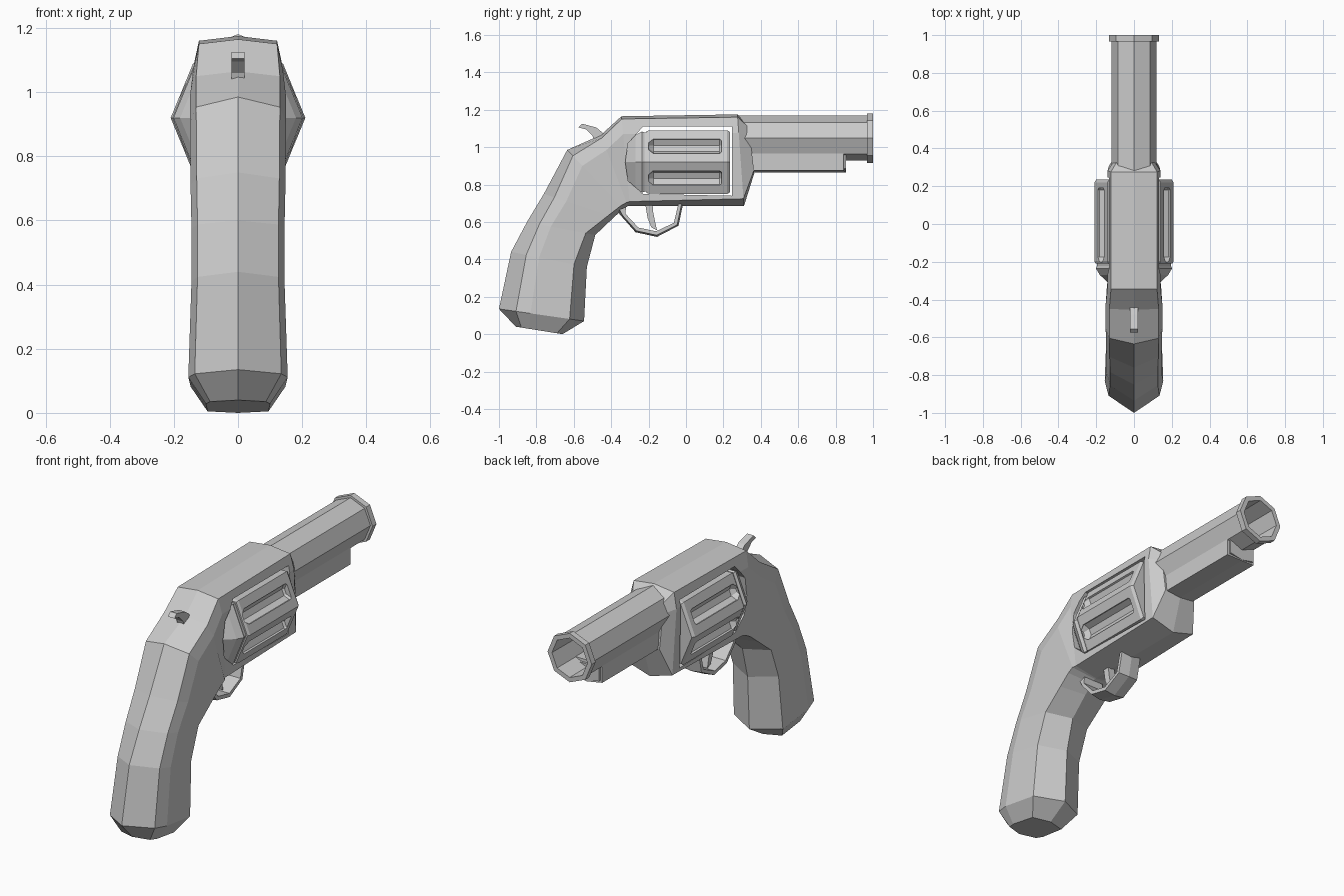
import bpy, bmesh, math
from mathutils import Vector

if "Cube" in bpy.data.objects:
    bpy.data.objects.remove(bpy.data.objects["Cube"])


def loft(name, rings, cap=True, closed=False):
    """Skin a list of equal-length point rings with flat faces."""
    bm = bmesh.new()
    vs = [[bm.verts.new(p) for p in r] for r in rings]
    n = len(rings[0])
    pairs = list(zip(vs, vs[1:])) + ([(vs[-1], vs[0])] if closed else [])
    for a, b in pairs:
        for i in range(n):
            j = (i + 1) % n
            bm.faces.new((a[i], a[j], b[j], b[i]))
    if cap and not closed:
        bm.faces.new(vs[0])
        bm.faces.new(vs[-1])
    bmesh.ops.recalc_face_normals(bm, faces=bm.faces)
    me = bpy.data.meshes.new(name)
    bm.to_mesh(me)
    bm.free()
    ob = bpy.data.objects.new(name, me)
    bpy.context.collection.objects.link(ob)
    return ob


def plate(name, profile, half):
    """Side profile (y, z) extruded across x."""
    return loft(name, [[(x, y, z) for y, z in profile] for x in (-half, half)])


def cut(ob, cutter):
    m = ob.modifiers.new("cut", 'BOOLEAN')
    m.operation = 'DIFFERENCE'
    m.solver = 'EXACT'
    m.object = cutter
    bpy.context.view_layer.objects.active = ob
    bpy.ops.object.modifier_apply(modifier=m.name)
    bpy.data.objects.remove(cutter)


def ngon(y, r, n, cx=0, cz=0):
    return [(cx + r * math.sin(2 * math.pi * i / n), y,
             cz + r * math.cos(2 * math.pi * i / n)) for i in range(n)]


# Frame and grip: stations of (upper y, z, lower y, z, half width, upper inset, lower inset)
stations = [
    (-.91, .04, -.66, .00, .10, .12, .12),
    (-1.0, .135, -.545, .07, .155, .20, .17),
    (-.935, .44, -.53, .36, .145, .20, .17),
    (-.85, .60, -.485, .53, .145, .18, .14),
    (-.76, .75, -.385, .625, .148, .15, .08),
    (-.635, .985, -.335, .67, .15, .10, .05),
    (-.455, 1.065, -.31, .685, .15, .04, .05),
    (-.345, 1.165, -.30, .685, .14, .03, .05),
    (.275, 1.175, .31, .685, .14, .03, .08),
    (.335, 1.12, .365, .86, .10, .06, .06),
]


def body_ring(uy, uz, ly, lz, w, tu, tl):
    a, b = Vector((0, uy, uz)), Vector((0, ly, lz))
    half = [(tu, .87 * w), (tu + .17, w), (1 - tl, .95 * w)]
    right = [a.lerp(b, t) + Vector((x, 0, 0)) for t, x in half]
    left = [a.lerp(b, t) - Vector((x, 0, 0)) for t, x in reversed(half)]
    return [a] + right + [b] + left


frame = loft("frame_and_grip", [body_ring(*s) for s in stations])

# Window through the frame
cut(frame, plate("window_cutter", [(.245, 1.11), (-.23, 1.11), (-.31, 1.02), (-.325, .92),
                                   (-.31, .82), (-.23, .75), (.245, .74)], .4))

# Six-sided drum
CZ = .92
HEX = [(.21, 0), (.14, .17), (-.14, .17), (-.21, 0), (-.14, -.17), (.14, -.17)]


def hex_ring(y, s):
    return [(x * s, y, CZ + z * s) for x, z in HEX]


drum = loft("drum", [hex_ring(y, s) for y, s in
                     [(-.21, .97), (-.195, 1), (.22, 1), (.235, .95)]])
for sx in (-1, 1):
    for sz in (-1, 1):
        cx, cz = sx * .182, CZ + sz * .088
        cut(drum, loft("flute_cutter", [ngon(y, r, 8, cx, cz) for y, r in
                                        [(-.2, .022), (-.175, .045), (.18, .045), (.19, .035)]]))
loft("drum_spacer", [hex_ring(y, .93) for y in (-.23, -.205)])
loft("recoil_shield", [hex_ring(y, s) for y, s in
                       [(-.222, .93), (-.235, .96), (-.27, .86), (-.325, .58)]])

# Octagonal barrel with muzzle ring and deep bore
BZ = 1.048
loft("barrel", [ngon(y, r, 8, 0, BZ) for y, r in
                [(.26, .12), (.967, .12), (.967, .133), (1.0, .133), (1.0, .107), (.33, .1)]])

# Lug below the barrel, ridged underneath and in front
lug = [(-.086, .975), (-.086, .875), (0, .865), (.086, .875), (.086, .975)]
loft("barrel_lug", [[(x, y - (0 if x == 0 else dy), z) for x, z in lug]
                    for y, dy in ((.33, 0), (.825, 0), (.855, .012))])
loft("lug_tip", [[(x, y, z) for x, z in ((-.075, .96), (-.075, .885), (0, .87),
                                         (.075, .885), (.075, .96))] for y in (.80, .855)])

# Trigger guard: ribbon with a ridged outer side
outer = [(-.37, .66), (-.345, .63), (-.27, .545), (-.155, .52), (-.04, .58), (-.015, .70)]
inner = [(-.32, .68), (-.325, .645), (-.255, .57), (-.16, .55), (-.065, .595), (-.04, .70)]
loft("trigger_guard", [[(-.06, iy, iz), (.06, iy, iz),
                        (.06, oy * .7 + iy * .3, oz * .7 + iz * .3), (0, oy, oz),
                        (-.06, oy * .7 + iy * .3, oz * .7 + iz * .3)]
                       for (oy, oz), (iy, iz) in zip(outer, inner)])

# Trigger and hammer
plate("trigger", [(-.22, .71), (-.205, .62), (-.185, .57), (-.155, .555), (-.165, .60),
                  (-.175, .65), (-.18, .71)], .02)
plate("hammer", [(-.575, 1.105), (-.555, 1.125), (-.48, 1.105), (-.425, 1.06), (-.42, 1.0),
                 (-.48, 1.0), (-.50, 1.06), (-.535, 1.095)], .02)
